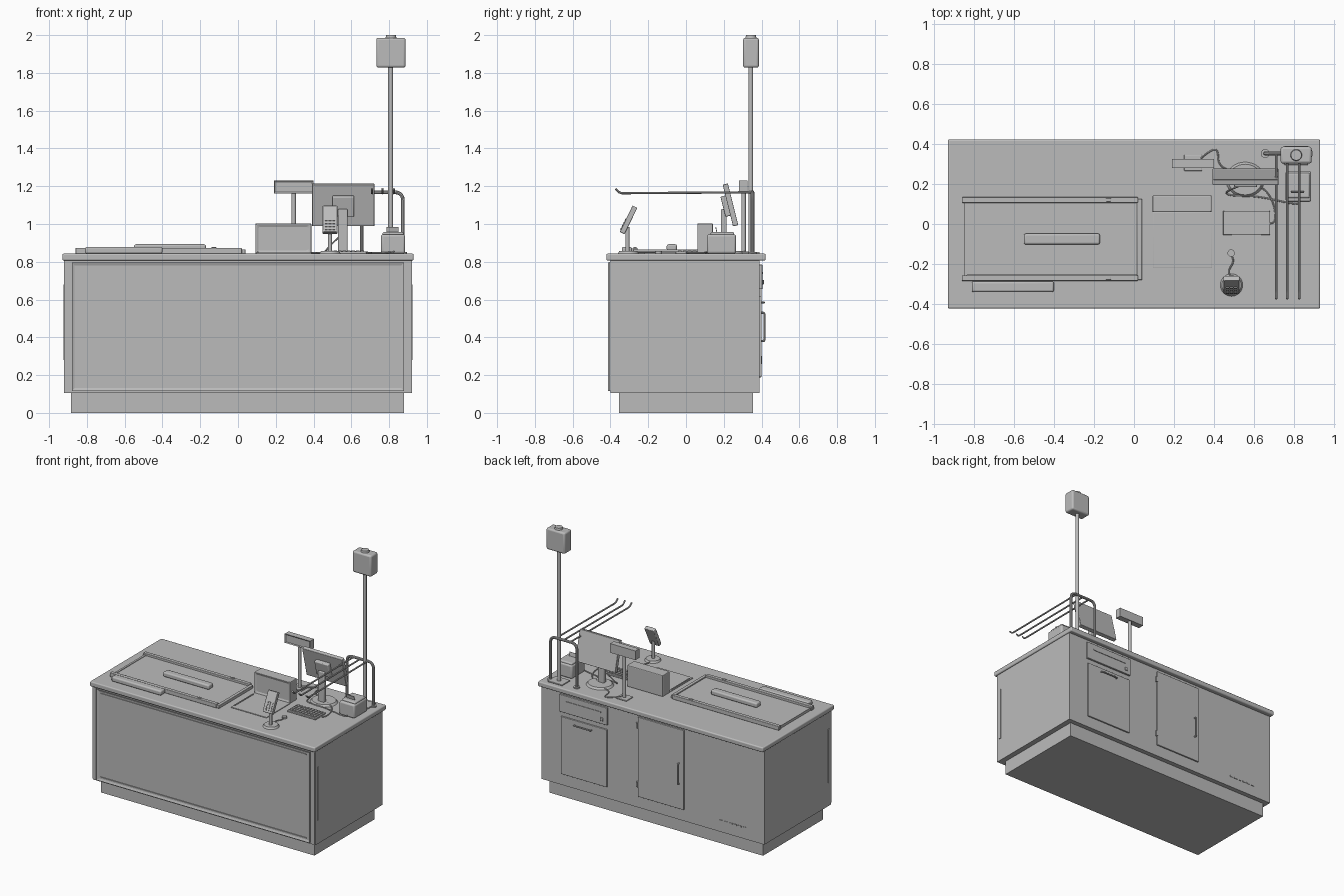
import bpy
import bmesh
from math import radians, pi, cos, sin
from mathutils import Vector, Matrix

cube = bpy.data.objects.get("Cube")
if cube:
    bpy.data.objects.remove(cube)

grey = bpy.data.materials.new("plain_grey")
grey.use_nodes = True
grey.diffuse_color = (0.5, 0.5, 0.5, 1)
grey.node_tree.nodes["Principled BSDF"].inputs["Base Color"].default_value = (0.5, 0.5, 0.5, 1)


def finish(name, bm, loc=(0, 0, 0), tilt=0, bevel=0, smooth=False):
    mesh = bpy.data.meshes.new(name)
    bm.to_mesh(mesh)
    bm.free()
    mesh.materials.append(grey)
    ob = bpy.data.objects.new(name, mesh)
    bpy.context.collection.objects.link(ob)
    ob.location = loc
    ob.rotation_euler.x = radians(tilt)
    if bevel:
        mod = ob.modifiers.new("rounded", "BEVEL")
        mod.width, mod.segments = bevel, 3
    if smooth or bevel:
        bpy.ops.object.select_all(action="DESELECT")
        ob.select_set(True)
        bpy.context.view_layer.objects.active = ob
        bpy.ops.object.shade_smooth_by_angle(angle=radians(35))
    return ob


def block(name, x, y, z, bevel=0, tilt=0):
    """Box from its (low, high) extents, optionally tilted about its middle."""
    bm = bmesh.new()
    bmesh.ops.create_cube(bm, size=1)
    bmesh.ops.scale(bm, vec=(x[1] - x[0], y[1] - y[0], z[1] - z[0]), verts=bm.verts)
    middle = [(a + b) / 2 for a, b in (x, y, z)]
    return finish(name, bm, middle, tilt, bevel)


def disc(name, centre, r, height, r_top=None, bevel=0, squash=1):
    """Upright cylinder or cone standing on its centre point."""
    bm = bmesh.new()
    bmesh.ops.create_cone(bm, cap_ends=True, segments=32, radius1=r,
                          radius2=r if r_top is None else r_top, depth=height)
    bmesh.ops.translate(bm, vec=(0, 0, height / 2), verts=bm.verts)
    bmesh.ops.scale(bm, vec=(1, squash, 1), verts=bm.verts)
    return finish(name, bm, centre, 0, bevel, True)


def tube(name, points, r, corner=0.03, soft=False):
    """Round tube along a path; corners are arcs unless the path is soft."""
    pts = [Vector(p) for p in points]
    path = [pts[0]]
    for a, b, c in zip(pts, pts[1:], pts[2:]):
        d1, d2 = a - b, c - b
        reach = 0.5 if soft else 0
        s = b + d1.normalized() * (d1.length * reach if soft else min(corner, d1.length / 2))
        e = b + d2.normalized() * (d2.length * reach if soft else min(corner, d2.length / 2))
        path += [s.lerp(b, t / 6).lerp(b.lerp(e, t / 6), t / 6) for t in range(7)]
    path.append(pts[-1])
    clean = [path[0]]
    for p in path[1:]:
        if (p - clean[-1]).length > 1e-4:
            clean.append(p)
    bm = bmesh.new()
    rings, side = [], None
    for i, p in enumerate(clean):
        way = (clean[min(i + 1, len(clean) - 1)] - clean[max(i - 1, 0)]).normalized()
        side = way.orthogonal() if side is None else side - way * side.dot(way)
        side.normalize()
        up = way.cross(side)
        rings.append([bm.verts.new(p + r * (cos(k * pi / 5) * side + sin(k * pi / 5) * up))
                      for k in range(10)])
    for a, b in zip(rings, rings[1:]):
        for k in range(10):
            j = (k + 1) % 10
            bm.faces.new((a[k], a[j], b[j], b[k]))
    bm.faces.new(rings[0][::-1])
    bm.faces.new(rings[-1])
    return finish(name, bm, smooth=True)


def inset_face(ob, direction, border, depth):
    """Recess the face of a box that looks along a direction."""
    bm = bmesh.new()
    bm.from_mesh(ob.data)
    bm.normal_update()
    faces = [f for f in bm.faces if f.normal.dot(Vector(direction)) > 0.9]
    bmesh.ops.inset_region(bm, faces=faces, thickness=border, depth=-depth)
    bm.to_mesh(ob.data)
    bm.free()


TOP = 0.843

# Counter carcass
block("plinth", (-0.885, 0.88), (-0.355, 0.355), (0, 0.105))
block("counter_body", (-0.92, 0.92), (-0.4, 0.39), (0.105, 0.808))
block("worktop", (-0.93, 0.93), (-0.422, 0.422), (0.806, TOP), 0.008)

# Customer side panel with trim
panel = block("front_panel", (-0.88, 0.88), (-0.412, -0.398), (0.115, 0.795))
inset_face(panel, (0, -1, 0), 0.022, 0.006)
for s in (-1, 1):
    block("front_corner_trim", (s * 0.902 - 0.015, s * 0.902 + 0.015), (-0.406, -0.398), (0.115, 0.8))
    block("side_slot_trim", (s * 0.921 - 0.003, s * 0.921 + 0.003), (-0.375, -0.36), (0.28, 0.68))
for z in (0.14, 0.765):
    block("panel_bead", (-0.85, 0.85), (-0.412, -0.402), (z, z + 0.006))

# Cashier side drawer, doors and vents
block("drawer_front", (0.37, 0.765), (0.388, 0.404), (0.655, 0.785), 0.003)
block("drawer_slot", (0.42, 0.71), (0.403, 0.408), (0.735, 0.745))
block("drawer_lock", (0.4, 0.425), (0.403, 0.412), (0.68, 0.705), 0.004)
block("small_door", (0.375, 0.755), (0.388, 0.4), (0.19, 0.62), 0.003)
tube("small_door_handle", [(0.5, 0.398, 0.585), (0.5, 0.413, 0.585), (0.64, 0.413, 0.585),
                           (0.64, 0.398, 0.585)], 0.005, 0.008)
block("large_door", (-0.26, 0.12), (0.388, 0.4), (0.19, 0.785), 0.003)
tube("large_door_handle", [(-0.222, 0.398, 0.38), (-0.222, 0.415, 0.38), (-0.222, 0.415, 0.53),
                           (-0.222, 0.398, 0.53)], 0.006, 0.01)
for z in (0.26, 0.7):
    block("door_hinge", (0.118, 0.132), (0.388, 0.403), (z, z + 0.04))
for i in range(6):
    x = -0.77 + i * 0.038
    block("vent_slat", (x, x + 0.026), (0.389, 0.394), (0.185, 0.195))

# Conveyor with rails and dividers
block("conveyor_belt", (-0.845, 0.015), (-0.255, 0.11), (TOP - 0.002, 0.858))
for y in (-0.27, 0.12):
    block("belt_rail", (-0.86, 0.02), (y - 0.014, y + 0.014), (TOP, 0.874), 0.004)
    block("belt_sensor", (-0.14, -0.115), (y - 0.009, y + 0.009), (0.873, 0.879), 0.002)
block("belt_end_plate", (0.015, 0.04), (-0.28, 0.125), (TOP, 0.866), 0.004)
block("belt_start_plate", (-0.85, -0.835), (-0.26, 0.11), (TOP, 0.862))
for name, x, y, z in (("belt_divider", (-0.55, -0.17), -0.075, 0.857),
                      ("spare_divider", (-0.81, -0.4), -0.313, TOP)):
    block(name, x, (y - 0.027, y + 0.027), (z, z + 0.036), 0.01)

# Flat and upright scanner
plate = block("scanner_plate", (0.095, 0.39), (-0.22, 0.06), (TOP, 0.849), 0.002)
block("scanner_slot", (0.1, 0.108), (-0.19, 0.03), (0.849, 0.854))
tower = block("scanner_tower", (0.092, 0.388), (0.058, 0.143), (TOP, 1.003))
inset_face(tower, (0, -1, 0), 0.025, 0.008)
mod = tower.modifiers.new("rounded", "BEVEL")
mod.width, mod.segments = 0.006, 2

# Customer price display
block("display_foot", (0.25, 0.34), (0.265, 0.345), (TOP, 0.851), 0.003)
disc("display_pole", (0.295, 0.305, TOP), 0.012, 0.33)
screen = block("price_display", (0.19, 0.4), (0.28, 0.325), (1.162, 1.23))
inset_face(screen, (0, -1, 0), 0.01, 0.005)

# Monitor on its stand
disc("monitor_foot", (0.555, 0.222, TOP), 0.097, 0.014, 0.085, 0, 0.9)
block("monitor_neck", (0.53, 0.58), (0.185, 0.215), (TOP, 1.08), 0.006)
monitor = block("monitor", (0.392, 0.722), (0.221, 0.251), (0.988, 1.215), 0.004, 14)
inset_face(monitor, (0, 1, 0), 0.012, 0.003)
block("monitor_mount", (0.5, 0.615), (0.195, 0.23), (1.04, 1.15), 0.006, 14)

# Keyboard with rows of keys
block("keyboard", (0.445, 0.68), (-0.055, 0.065), (TOP, 0.855), 0.003)
for row in range(4):
    for col in range(9):
        x, y = 0.457 + col * 0.024, -0.043 + row * 0.026
        block("key", (x, x + 0.019), (y, y + 0.02), (0.854, 0.861))

# Payment terminal and pen holder
disc("terminal_foot", (0.487, -0.305, TOP), 0.056, 0.014, 0.048)
disc("terminal_pole", (0.487, -0.31, TOP), 0.011, 0.14)
terminal = block("terminal", (0.447, 0.527), (-0.32, -0.29), (0.945, 1.1), 0.005, -26)
inset_face(terminal, (0, -1, 0), 0.008, 0.003)
turn = Matrix.Rotation(radians(-26), 3, "X")
for row in range(4):
    for col in range(3):
        p = Vector((0.487, -0.305, 1.0225)) + turn @ Vector(((col - 1) * 0.02, -0.013, -0.06 + row * 0.018))
        block("terminal_key", (p.x - 0.007, p.x + 0.007), (p.y - 0.004, p.y + 0.004),
              (p.z - 0.006, p.z + 0.006), 0, -26)
disc("pen_holder", (0.485, -0.145, TOP), 0.018, 0.014)
tube("terminal_cord", [(0.485, -0.145, 0.85), (0.5, -0.19, 0.85), (0.47, -0.23, 0.85),
                       (0.487, -0.28, 0.85)], 0.004, soft=True)

# Receipt printer
block("printer", (0.757, 0.885), (0.11, 0.265), (TOP, 0.945), 0.012)
block("printer_lid", (0.765, 0.877), (0.13, 0.255), (0.935, 0.957), 0.008)
block("receipt", (0.785, 0.85), (0.16, 0.164), (0.94, 0.985), 0, 12)

# Lane light on its pole
block("light_foot", (0.75, 0.87), (0.295, 0.39), (TOP, 0.852), 0.003)
disc("light_pole", (0.808, 0.343, TOP), 0.013, 1.0)
block("lane_light", (0.732, 0.887), (0.302, 0.386), (1.828, 1.986), 0.012)
disc("light_cap", (0.81, 0.344, 1.98), 0.03, 0.02, 0.026)

# Bag rack: arch with three rods turned up at the tip
tube("rack_arch", [(0.655, 0.352, TOP), (0.655, 0.352, 1.168), (0.873, 0.352, 1.168),
                   (0.873, 0.352, TOP)], 0.01, 0.045)
for x in (0.655, 0.873):
    disc("rack_foot", (x, 0.352, TOP), 0.022, 0.008)
for x in (0.71, 0.765, 0.825):
    tube("bag_rod", [(x, 0.352, 1.168), (x, -0.35, 1.163), (x, -0.373, 1.187)], 0.006, 0.015)

# Loose cables
tube("monitor_cable", [(0.555, 0.2, 0.95), (0.45, 0.16, 0.85), (0.48, 0.14, 0.848),
                       (0.62, 0.14, 0.848), (0.83, 0.09, 0.848), (0.82, 0.13, 0.86)], 0.004, soft=True)
tube("keyboard_cable", [(0.67, 0.0, 0.85), (0.71, 0.01, 0.848), (0.7, 0.1, 0.848),
                        (0.66, 0.17, 0.848), (0.6, 0.2, 0.855)], 0.004, soft=True)
tube("display_cable", [(0.31, 0.305, 0.853), (0.37, 0.36, 0.848), (0.42, 0.38, 0.848),
                       (0.42, 0.29, 0.848), (0.5, 0.26, 0.85)], 0.004, soft=True)
